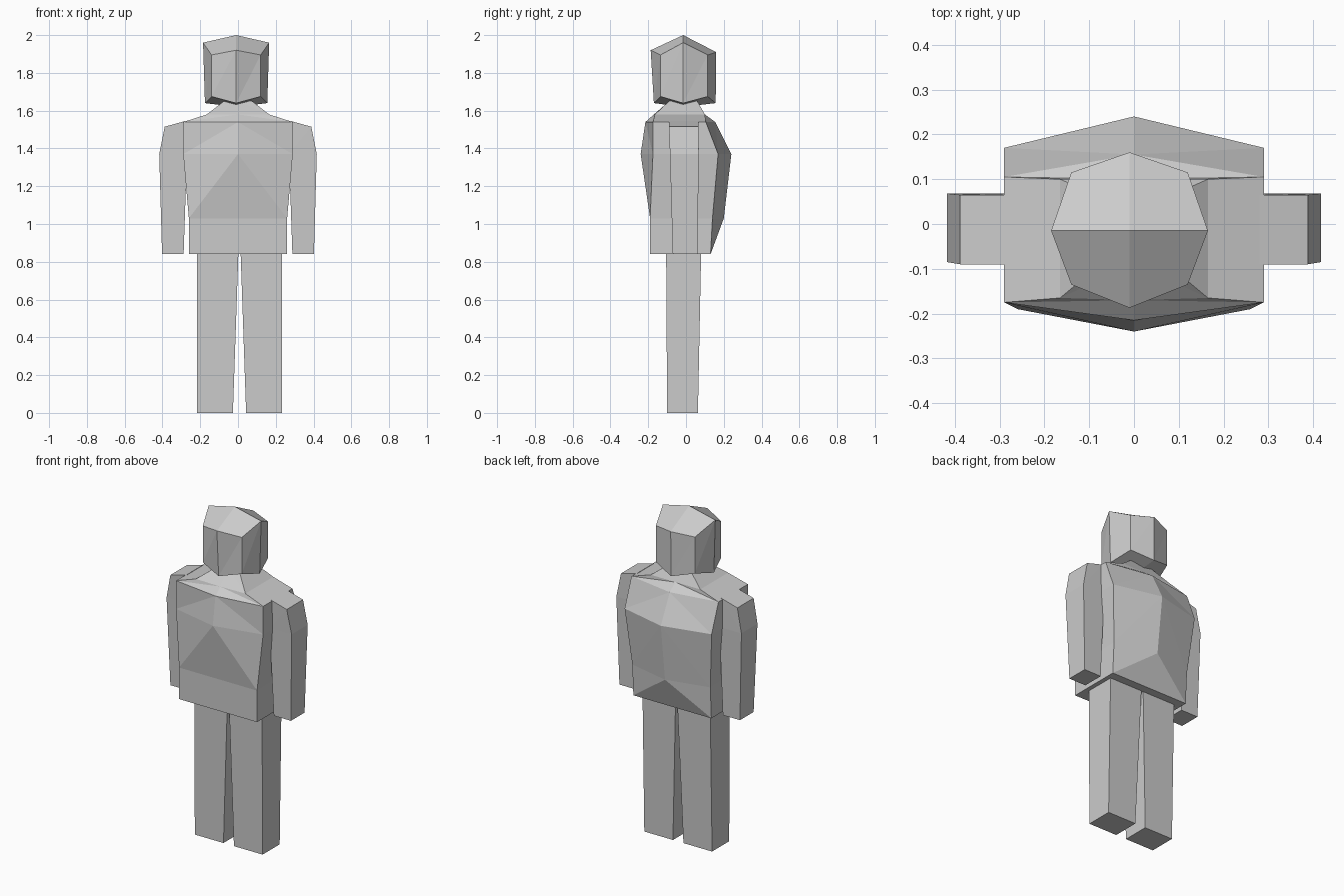
import bpy
import bmesh

cube = bpy.data.objects.get("Cube")
if cube:
    bpy.data.objects.remove(cube)

grey = bpy.data.materials.new("plain_grey")
grey.use_nodes = True
grey.diffuse_color = (0.6, 0.6, 0.6, 1)
grey.node_tree.nodes["Principled BSDF"].inputs["Base Color"].default_value = (0.6, 0.6, 0.6, 1)


def finish(name, bm):
    bmesh.ops.recalc_face_normals(bm, faces=bm.faces)
    mesh = bpy.data.meshes.new(name)
    bm.to_mesh(mesh)
    bm.free()
    mesh.materials.append(grey)
    obj = bpy.data.objects.new(name, mesh)
    bpy.context.collection.objects.link(obj)
    return obj


def loft(name, rings, flips=(), low=None, high=None):
    """Bridge rings listed from bottom to top; the columns in flips are cut
    along the other diagonal. Caps are flat, or four-quad fans to low and high."""
    bm = bmesh.new()
    loops = [[bm.verts.new(p) for p in ring] for ring in rings]
    n = len(loops[0])
    for a, b in zip(loops, loops[1:]):
        for i in range(n):
            j = (i + 1) % n
            if i in flips:
                bm.faces.new((a[i], a[j], b[i]))
                bm.faces.new((a[j], b[j], b[i]))
            else:
                bm.faces.new((a[i], a[j], b[j]))
                bm.faces.new((a[i], b[j], b[i]))
    for ring, tip in ((loops[0], low), (loops[-1], high)):
        if tip:
            centre = bm.verts.new(tip)
            for i in range(0, n, 2):
                bm.faces.new((centre, ring[i], ring[i + 1], ring[(i + 2) % n]))
        else:
            bm.faces.new(ring)
    return finish(name, bm)


def torso_ring(z, x, front, front_mid, back, back_mid):
    return [(-x, front, z), (0, front_mid, z), (x, front, z),
            (x, back, z), (0, back_mid, z), (-x, back, z)]


def box_ring(side, shift, inner, outer, front, back, z_in, z_out):
    xi, xo = shift + side * inner, shift + side * outer
    return [(xi, front, z_in), (xo, front, z_out), (xo, back, z_out), (xi, back, z_in)]


# Torso with sloping shoulders and a short neck
loft("torso", [
    torso_ring(0.84, 0.26, -0.19, -0.19, 0.13, 0.13),
    torso_ring(1.03, 0.26, -0.19, -0.19, 0.14, 0.20),
    torso_ring(1.37, 0.29, -0.175, -0.24, 0.17, 0.24),
    torso_ring(1.54, 0.29, -0.175, -0.215, 0.105, 0.155),
    torso_ring(1.58, 0.165, -0.165, -0.17, 0.10, 0.10),
    torso_ring(1.65, 0.075, -0.09, -0.09, 0.06, 0.06),
], flips=(1, 4))

# Faceted head: eight-sided rings with pointed crown and chin
CX, CY = -0.01, -0.015


def head_ring(x, front, back, z_side, z_front, z_back, z_corner):
    c = 0.13
    return [(CX - x, CY, z_side), (CX - c, CY - c + 0.01, z_corner),
            (CX, front, z_front), (CX + c, CY - c + 0.01, z_corner),
            (CX + x, CY, z_side), (CX + c, CY + c, z_corner),
            (CX, back, z_back), (CX - c, CY + c, z_corner)]


loft("head", [
    head_ring(0.165, -0.17, 0.157, 1.64, 1.64, 1.64, 1.675),
    head_ring(0.175, -0.187, 0.16, 1.96, 1.92, 1.91, 1.895),
], low=(CX, CY, 1.62), high=(CX, CY, 2.0))

# Arms and legs
for name, side in (("left", 1), ("right", -1)):
    loft(name + "_arm", [
        box_ring(side, 0, 0.288, 0.402, -0.07, 0.06, 0.84, 0.84),
        box_ring(side, 0, 0.27, 0.417, -0.085, 0.068, 1.37, 1.37),
        box_ring(side, 0, 0.28, 0.388, -0.09, 0.065, 1.545, 1.515),
    ])
    loft(name + "_leg", [
        box_ring(side, 0.008, 0.035, 0.226, -0.10, 0.063, 0, 0),
        box_ring(side, 0.008, 0.006, 0.226, -0.105, 0.08, 0.845, 0.845),
    ])
